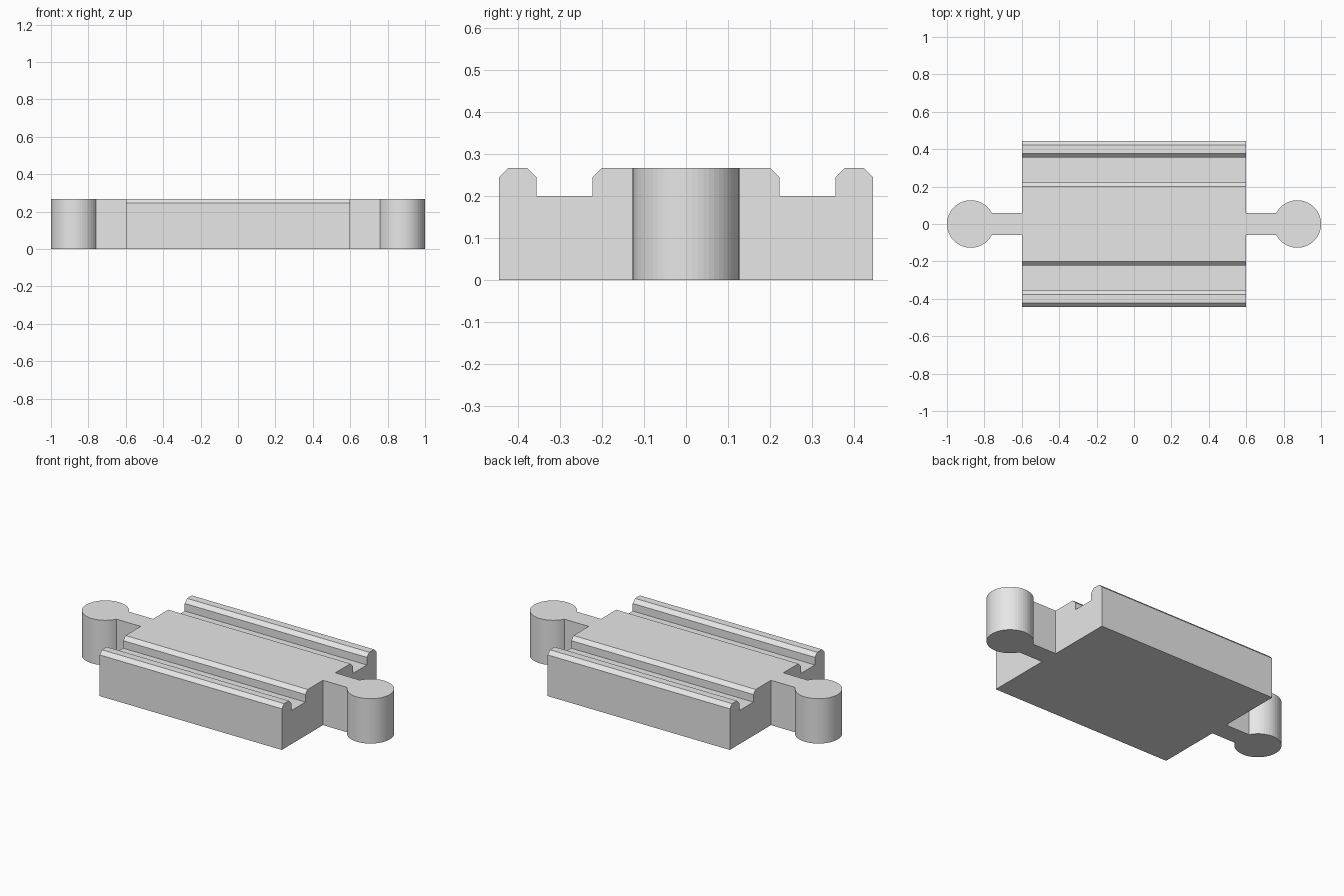
import bpy, math

cube = bpy.data.objects.get("Cube")
if cube:
    bpy.data.objects.remove(cube)

HEIGHT = 0.267
BODY_HALF = 0.6
HALF_WIDTH = 0.445

material = bpy.data.materials.new("light_grey")
material.use_nodes = True
grey = (0.8, 0.8, 0.8, 1)
material.diffuse_color = grey
material.node_tree.nodes["Principled BSDF"].inputs["Base Color"].default_value = grey


def prism(name, outline, place, start, end):
    """Extrude a 2D outline between two levels; place maps (u, v, level) to xyz."""
    n = len(outline)
    verts = [place(u, v, level) for level in (start, end) for u, v in outline]
    faces = [list(range(n))[::-1], list(range(n, 2 * n))]
    faces += [[i, (i + 1) % n, n + (i + 1) % n, n + i] for i in range(n)]
    mesh = bpy.data.meshes.new(name)
    mesh.from_pydata(verts, [], faces)
    mesh.materials.append(material)
    obj = bpy.data.objects.new(name, mesh)
    bpy.context.collection.objects.link(obj)
    return obj


# Track bed: grooved cross-section with chamfered rims, run along x
bevel, floor = 0.022, 0.2
groove_in, groove_out = 0.223, 0.356
right_half = [
    (HALF_WIDTH, 0),
    (HALF_WIDTH, HEIGHT - bevel),
    (HALF_WIDTH - bevel, HEIGHT),
    (groove_out + bevel, HEIGHT),
    (groove_out, HEIGHT - bevel),
    (groove_out, floor),
    (groove_in, floor),
    (groove_in, HEIGHT - bevel),
    (groove_in - bevel, HEIGHT),
]
section = right_half + [(-y, z) for y, z in reversed(right_half)]
prism("track_bed", section, lambda y, z, x: (x, y, z), -BODY_HALF, BODY_HALF)

# Connectors: neck and round peg as one keyhole outline, at both ends
radius, neck, segments = 0.127, 0.058, 48
centre = 1 - radius
limit = math.pi - math.asin(neck / radius)
keyhole = [(BODY_HALF, neck), (BODY_HALF, -neck)]
for i in range(segments + 1):
    a = -limit + 2 * limit * i / segments
    keyhole.append((centre + radius * math.cos(a), radius * math.sin(a)))

for name, turn in (("left_connector", 0), ("right_connector", math.pi)):
    peg = prism(name, keyhole, lambda x, y, z: (x, y, z), 0, HEIGHT)
    peg.rotation_euler.z = turn
